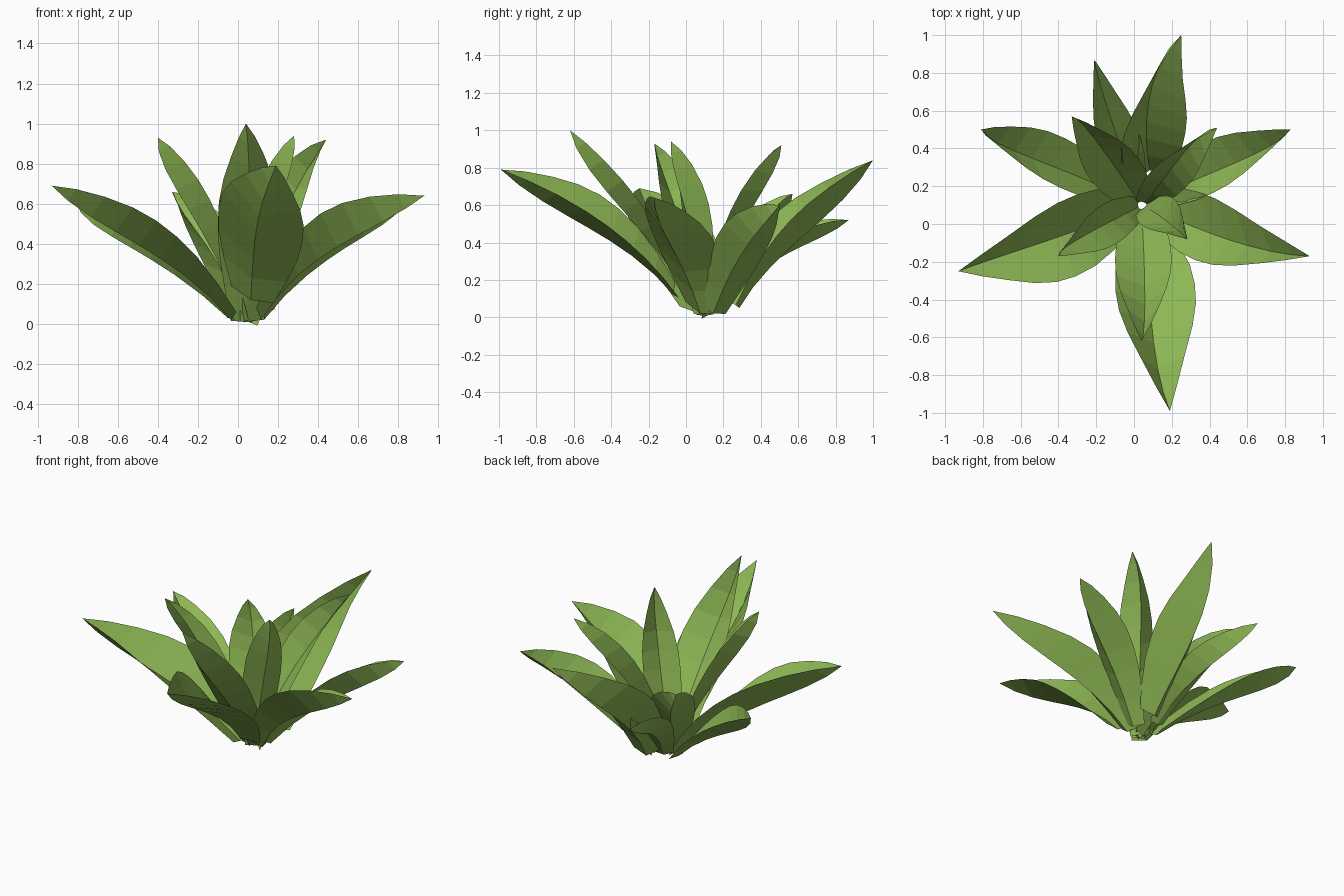
import bpy
from mathutils import Vector as V

if "Cube" in bpy.data.objects:
    bpy.data.objects.remove(bpy.data.objects["Cube"])

# Leaf green
mat = bpy.data.materials.new("leaf_green")
mat.diffuse_color = (0.27, 0.48, 0.09, 1)
mat.use_nodes = True
mat.node_tree.nodes["Principled BSDF"].inputs["Base Color"].default_value = mat.diffuse_color

CENTRE = V((0.04, 0.1, 0))
# Half-width of the blade along its length, as (position, share of full width)
PROFILE = [(0, .5), (.12, .75), (.25, .94), (.37, 1), (.48, .97),
           (.6, .82), (.74, .55), (.88, .27), (1, 0)]
MID = 0.44
SAG = 0.5                                 # keel of the rib towards the tip


def leaf(name, edge_a, edge_b, tip, fold, base_r, base_z):
    """Folded pointed blade: rib curve through base, widest part and tip."""
    a, b, tip = V(edge_a), V(edge_b), V(tip)
    out = V((tip.x - CENTRE.x, tip.y - CENTRE.y, 0)).normalized()
    base = CENTRE + out * base_r + V((0, 0, base_z))
    n = (b - a).cross(tip - base).normalized()
    if n.z < 0:
        n = -n
    mid = (a + b) / 2 - n * fold          # rib lies below the two edges
    verts, faces = [], []
    for t, w in PROFILE[:-1]:
        rib = (base * ((t - MID) * (t - 1) / MID)
               + mid * (t * (t - 1) / (MID * (MID - 1)))
               + tip * (t * (t - MID) / (1 - MID)))
        keel = rib - n * SAG * t * t * (1 - t)
        verts += [rib + (a - mid) * w, keel, rib + (b - mid) * w]
    rows = len(PROFILE) - 1
    for i in range(rows - 1):
        k = 3 * i
        faces += [(k, k + 1, k + 4, k + 3), (k + 1, k + 2, k + 5, k + 4)]
    verts.append(tip)
    k = 3 * (rows - 1)
    faces += [(k, k + 1, k + 3), (k + 1, k + 2, k + 3)]
    # keep the upper side of the blade as the face front
    if (verts[10] - verts[9]).cross(verts[13] - verts[9]).dot(n) < 0:
        faces = [f[::-1] for f in faces]
    me = bpy.data.meshes.new(name)
    me.from_pydata([v[:] for v in verts], [], faces)
    me.materials.append(mat)
    bpy.context.collection.objects.link(bpy.data.objects.new(name, me))


# Outer spreading leaves: two edges at the widest part, tip, fold, base
outer = [
    ((-.09, -.42, .63), (.33, -.38, .46), (.19, -.99, .79), .07, .17, .12),
    ((.38, -.21, .53), (.40, .15, .41), (.93, -.17, .64), .08, .08, .02),
    ((-.37, -.30, .49), (-.37, .13, .48), (-.93, -.25, .69), .09, .08, .02),
    ((.47, .19, .48), (.41, .45, .40), (.83, .50, .60), .05, .10, .02),
    ((-.45, .22, .48), (-.42, .48, .40), (-.81, .50, .61), .05, .10, .03),
    ((-.06, .45, .53), (.28, .53, .49), (.25, 1.0, .84), .10, .19, .05),
    ((-.20, .46, .42), (.02, .50, .38), (-.21, .87, .52), .03, .12, .05),
]
for i, args in enumerate(outer):
    leaf(f"outer_leaf_{i + 1}", *args)

# Inner upright leaves
inner = [
    ((-.10, -.24, .57), (.20, -.22, .58), (.04, -.62, 1.0), .03),
    ((-.12, -.12, .58), (-.19, .09, .57), (-.40, -.17, .93), .03),
    ((.06, -.02, .57), (.22, .13, .57), (.28, -.08, .94), .02),
    ((.12, .31, .62), (.30, .22, .53), (.44, .51, .92), .02),
    ((-.25, .26, .46), (.0, .38, .45), (-.33, .57, .66), .04),
]
for i, args in enumerate(inner):
    leaf(f"inner_leaf_{i + 1}", *args, 0.02, 0.01)
